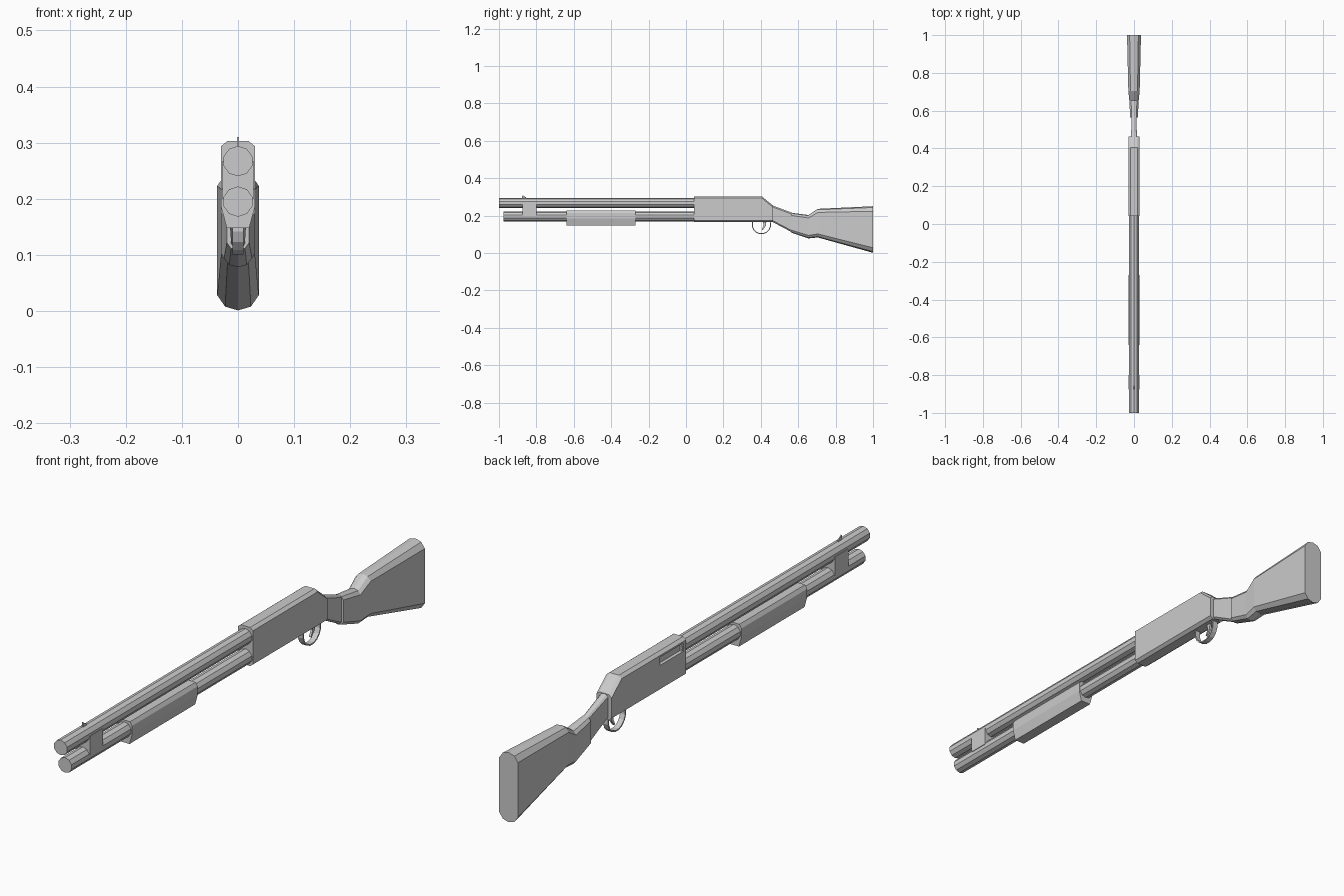
import bpy, bmesh, math

cube = bpy.data.objects.get("Cube")
if cube:
    bpy.data.objects.remove(cube, do_unlink=True)

grey = bpy.data.materials.new("plain_grey")
grey.use_nodes = True
grey.diffuse_color = (0.6, 0.6, 0.6, 1)
grey.node_tree.nodes["Principled BSDF"].inputs["Base Color"].default_value = (0.6, 0.6, 0.6, 1)


def loft(name, rings, closed=False):
    """Skin a list of equal-length point rings, capping the ends unless closed."""
    bm = bmesh.new()
    loops = [[bm.verts.new(p) for p in ring] for ring in rings]
    n = len(loops[0])
    pairs = list(zip(loops, loops[1:]))
    if closed:
        pairs.append((loops[-1], loops[0]))
    else:
        bm.faces.new(loops[0])
        bm.faces.new(loops[-1])
    for a, b in pairs:
        for i in range(n):
            j = (i + 1) % n
            bm.faces.new((a[i], a[j], b[j], b[i]))
    bmesh.ops.recalc_face_normals(bm, faces=bm.faces)
    mesh = bpy.data.meshes.new(name)
    bm.to_mesh(mesh)
    bm.free()
    mesh.materials.append(grey)
    obj = bpy.data.objects.new(name, mesh)
    bpy.context.collection.objects.link(obj)
    return obj


def tube(name, y0, y1, z, r, sides=10):
    turn = math.tau / sides
    return loft(name, [[(r * math.sin(i * turn), y, z + r * math.cos(i * turn))
                        for i in range(sides)] for y in (y0, y1)])


def box(name, x0, x1, y0, y1, z0, z1):
    return loft(name, [[(x0, y, z0), (x1, y, z0), (x1, y, z1), (x0, y, z1)] for y in (y0, y1)])


def section(y, w, bottom, top, c, crown):
    """Upright section with flat sides and chamfered, crowned ends."""
    half = [(0, top), (0.62 * w, top - crown * c), (w, top - c),
            (w, bottom + c), (0.62 * w, bottom + crown * c), (0, bottom)]
    ring = half + [(-x, z) for x, z in half[-2:0:-1]]
    return [(x, y, z) for x, z in ring]


def side_plate(name, outline, w):
    """Extrude a (y, z) outline across x."""
    return loft(name, [[(x, y, z) for y, z in outline] for x in (-w, w)])


# Barrel and magazine
tube("barrel", -1.0, 0.06, 0.267, 0.027)
tube("magazine_tube", -0.975, 0.06, 0.195, 0.027)
box("barrel_clamp", -0.028, 0.028, -0.875, -0.80, 0.2, 0.267)
side_plate("front_sight", [(-0.878, 0.285), (-0.85, 0.285), (-0.856, 0.298), (-0.875, 0.31)], 0.002)

# Sliding fore-end, a trough around the magazine tube
half = [(0.022, 0.228), (0.03, 0.215), (0.03, 0.185), (0.02, 0.148)]
trough = half + [(-x, z) for x, z in reversed(half)]
loft("fore_end", [[(x, y, z) for x, z in trough] for y in (-0.64, -0.27)])

# Receiver with a sloping rear and an ejection port on its right side
receiver = loft("receiver", [section(0.042, 0.03, 0.165, 0.303, 0.009, 0),
                             section(0.405, 0.03, 0.165, 0.303, 0.009, 0),
                             section(0.462, 0.03, 0.165, 0.256, 0.009, 0)])
cutter = box("port_cutter", -0.05, -0.018, 0.056, 0.19, 0.259, 0.288)
cutter.hide_render = True
cutter.hide_set(True)
port = receiver.modifiers.new("ejection_port", "BOOLEAN")
port.object = cutter
port.operation = "DIFFERENCE"
port.solver = "EXACT"

# Trigger guard ring and curved trigger
steps = 16
rings = []
for i in range(steps):
    a = math.tau * (i + 0.5) / steps
    rings.append([(x, 0.403 + r * math.cos(a), 0.152 + r * math.sin(a))
                  for x, r in ((-0.01, 0.047), (0.01, 0.047), (0.01, 0.052), (-0.01, 0.052))])
loft("trigger_guard", rings, closed=True)
side_plate("trigger", [(0.41, 0.17), (0.43, 0.17), (0.427, 0.145), (0.41, 0.123),
                       (0.405, 0.125), (0.416, 0.147)], 0.004)

# Slim neck, then the shoulder stock
loft("neck", [section(0.455, 0.016, 0.17, 0.257, 0.008, 0.25),
              section(0.57, 0.012, 0.109, 0.214, 0.008, 0.25)])
loft("stock", [section(0.565, 0.02, 0.108, 0.215, 0.014, 0.25),
               section(0.655, 0.025, 0.078, 0.203, 0.016, 0.25),
               section(0.705, 0.03, 0.083, 0.236, 0.019, 0.25),
               section(1.0, 0.037, 0.001, 0.25, 0.027, 0.25)])
